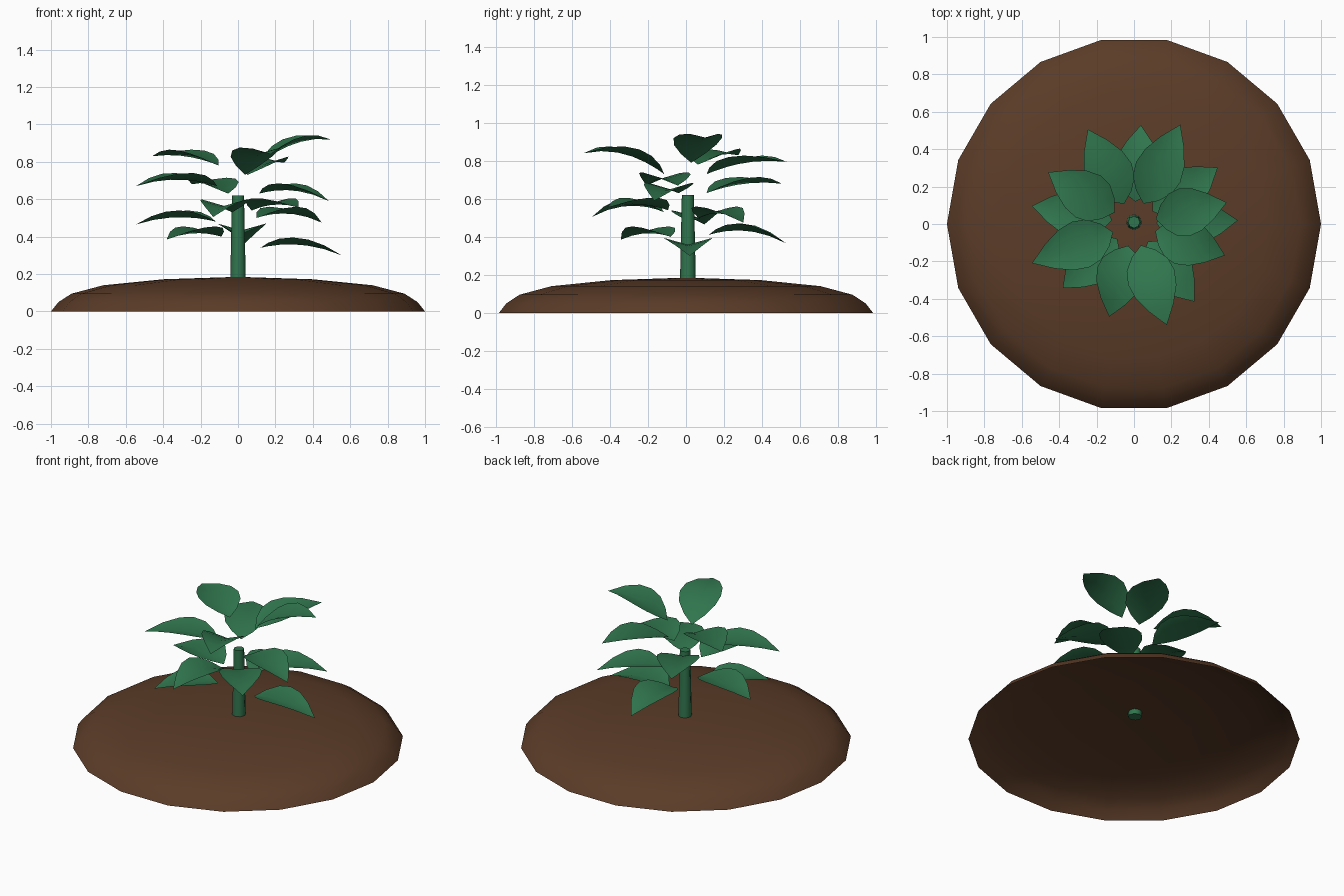
import bpy, bmesh, math
from mathutils import Vector, Matrix

default_cube = bpy.data.objects.get("Cube")
if default_cube:
    bpy.data.objects.remove(default_cube, do_unlink=True)


def make_material(name, rgb):
    mat = bpy.data.materials.new(name)
    mat.use_nodes = True
    mat.diffuse_color = (*rgb, 1)
    mat.node_tree.nodes["Principled BSDF"].inputs["Base Color"].default_value = (*rgb, 1)
    return mat


soil_brown = make_material("soil brown", (0.105, 0.045, 0.021))
leaf_green = make_material("leaf green", (0.03, 0.18, 0.075))


def add_object(name, bm, material, sharp_angle):
    mesh = bpy.data.meshes.new(name)
    bm.to_mesh(mesh)
    bm.free()
    mesh.materials.append(material)
    obj = bpy.data.objects.new(name, mesh)
    bpy.context.collection.objects.link(obj)
    bpy.ops.object.select_all(action="DESELECT")
    obj.select_set(True)
    bpy.context.view_layer.objects.active = obj
    bpy.ops.object.shade_smooth_by_angle(angle=math.radians(sharp_angle))
    return obj


# Soil mound: open shell, a profile spun into rings
def build_mound():
    bm = bmesh.new()
    profile = [(1, 0), (0.96, 0.05), (0.89, 0.095), (0.72, 0.14), (0.4, 0.172), (0, 0.185)]
    points = [bm.verts.new((r, 0, z)) for r, z in profile]
    edges = [bm.edges.new(pair) for pair in zip(points, points[1:])]
    bmesh.ops.spin(bm, geom=points + edges, cent=(0, 0, 0), axis=(0, 0, 1),
                   angle=math.tau, steps=18, use_merge=True)
    bmesh.ops.remove_doubles(bm, verts=bm.verts, dist=0.001)
    bmesh.ops.recalc_face_normals(bm, faces=bm.faces)
    if sum(face.normal.z for face in bm.faces) < 0:
        bmesh.ops.reverse_faces(bm, faces=bm.faces)
    add_object("soil_mound", bm, soil_brown, 60)


# Stem: tapered eight-sided rod that pokes through the mound
def build_stem(bottom, top):
    bm = bmesh.new()
    place = Matrix.Translation((0, 0.01, (bottom + top) / 2))
    bmesh.ops.create_cone(bm, cap_ends=True, segments=8, radius1=0.042, radius2=0.032,
                          depth=top - bottom, matrix=place)
    add_object("stem", bm, leaf_green, 50)


# Leaf: a cupped blade along a curved midrib; edges rise with the width
LEAF_OUTLINE = [(0, 0), (0.1, 0.065), (0.24, 0.115), (0.4, 0.13),
                (0.58, 0.115), (0.78, 0.07), (1, 0)]
CUP = 0.28
LEAF_START = 0.12


def midrib_height(u, base, middle, tip):
    """Quadratic curve through the base, the widest point and the tip."""
    w = 0.4
    return (base * (u - w) * (u - 1) / w
            + middle * u * (u - 1) / (w * (w - 1))
            + tip * u * (u - w) / (1 - w))


def build_leaf(name, angle, reach, base, rim, tip):
    bm = bmesh.new()
    turn = Matrix.Rotation(math.radians(angle), 4, "Z")
    middle = rim - 0.13 * CUP
    rows = []
    for u, half in LEAF_OUTLINE:
        along = LEAF_START + u * (reach - LEAF_START)
        z = midrib_height(u, base, middle, tip)
        rows.append([bm.verts.new(turn @ Vector((along, side * half, z + abs(side) * half * CUP)))
                     for side in (-1, 0, 1)])
    for near, far in zip(rows, rows[1:]):
        for i in range(2):
            bm.faces.new((near[i], far[i], far[i + 1], near[i + 1]))
    bmesh.ops.remove_doubles(bm, verts=bm.verts, dist=0.001)
    add_object(name, bm, leaf_green, 60)


build_mound()
build_stem(0.15, 0.62)

# Leaves from lowest to highest: angle, reach, base height, rim height, tip height
leaves = [
    (2, 0.555, 0.34, 0.395, 0.3),
    (86, 0.53, 0.41, 0.47, 0.365),
    (222, 0.513, 0.4, 0.455, 0.385),
    (170, 0.554, 0.48, 0.54, 0.465),
    (34, 0.54, 0.5, 0.56, 0.475),
    (255, 0.513, 0.53, 0.6, 0.505),
    (308, 0.527, 0.54, 0.605, 0.555),
    (341, 0.514, 0.63, 0.685, 0.59),
    (201, 0.584, 0.67, 0.74, 0.67),
    (116, 0.563, 0.63, 0.71, 0.68),
    (65, 0.586, 0.73, 0.82, 0.795),
    (149, 0.536, 0.78, 0.86, 0.83),
    (288, 0.568, 0.73, 0.86, 0.84),
    (13, 0.508, 0.79, 0.92, 0.92),
]
for number, leaf in enumerate(leaves, start=1):
    build_leaf(f"leaf_{number}", *leaf)
